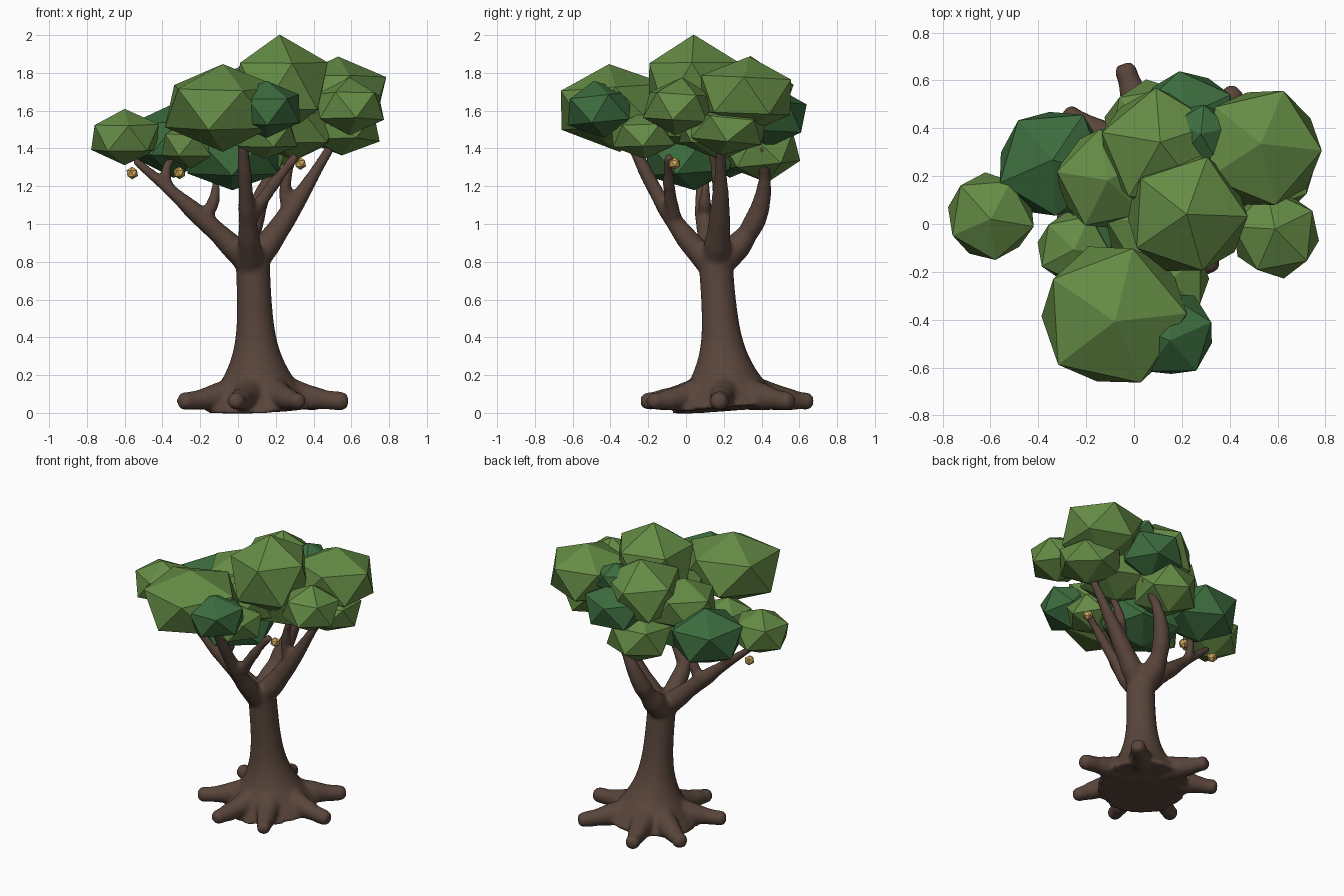
import bpy, bmesh, math, random
from mathutils import Vector, Matrix

random.seed(4)
cube = bpy.data.objects.get("Cube")
if cube:
    bpy.data.objects.remove(cube)


def material(name, rgb):
    m = bpy.data.materials.new(name)
    m.use_nodes = True
    m.diffuse_color = (*rgb, 1)
    m.node_tree.nodes["Principled BSDF"].inputs["Base Color"].default_value = (*rgb, 1)
    return m


bark = material("brown bark", (0.1, 0.06, 0.044))
light_leaf = material("light green leaves", (0.13, 0.26, 0.06))
dark_leaf = material("dark green leaves", (0.045, 0.15, 0.048))
gold = material("golden fruit", (0.62, 0.39, 0.1))


def finish(bm, name, mat):
    bmesh.ops.recalc_face_normals(bm, faces=bm.faces)
    mesh = bpy.data.meshes.new(name)
    bm.to_mesh(mesh)
    bm.free()
    mesh.materials.append(mat)
    ob = bpy.data.objects.new(name, mesh)
    bpy.context.collection.objects.link(ob)
    return ob


def tube(bm, points, radii, wobble, sides):
    """Closed tube along the points, with a radius at each one."""
    rings = []
    last = len(points) - 1
    for i, (point, radius) in enumerate(zip(points, radii)):
        direction = points[min(i + 1, last)] - points[max(i - 1, 0)]
        turn = direction.to_track_quat('Z', 'Y')
        r = radius * random.uniform(1 - wobble, 1 + wobble)
        ring = []
        for k in range(sides):
            angle = math.tau * k / sides
            offset = Vector((math.cos(angle), math.sin(angle), 0)) * r
            ring.append(bm.verts.new(point + turn @ offset))
        rings.append(ring)
    for lower, upper in zip(rings, rings[1:]):
        for k in range(sides):
            n = (k + 1) % sides
            bm.faces.new((lower[k], lower[n], upper[n], upper[k]))
    bm.faces.new(rings[0][::-1])
    bm.faces.new(rings[-1])


def arc(start, bend, end, t):
    """Point at t on a smooth arc passing through the bend halfway."""
    control = bend * 2 - (start + end) / 2
    return start.lerp(control, t).lerp(control.lerp(end, t), t)


def limb(bm, start, bend, end, thick, thin, steps=9):
    """Tapering branch that follows an arc."""
    ts = [i / steps for i in range(steps + 1)]
    points = [arc(start, bend, end, t) for t in ts]
    radii = [thick + (thin - thick) * t for t in ts]
    tube(bm, points, radii, wobble=0.1, sides=14)


# Trunk with a flared foot
bm = bmesh.new()
foot = Vector((0.11, 0.22, 0))
lean = Vector((-0.04, -0.08, 1))
heights = [0.02 + 0.05 * i for i in range(18)]
flare = [0.09 + 0.21 * math.exp(-(z / 0.22) ** 1.5) for z in heights]
tube(bm, [foot + lean * z for z in heights], flare, wobble=0, sides=28)

# Roots spread around the foot
for degrees in (109, 149, 207, 254, 298, 354, 46):
    angle = math.radians(degrees)
    outward = Vector((math.cos(angle), math.sin(angle), 0))
    steps = [i / 8 for i in range(9)]
    radii = [0.047 + 0.06 * (1 - t) ** 1.5 for t in steps]
    points = [foot + outward * (0.08 + 0.37 * t) + Vector((0, 0, r + 0.015)) for t, r in zip(steps, radii)]
    # Rounded root tip
    points.append(points[-1] + outward * 0.025)
    radii.append(0.03)
    tube(bm, points, radii, wobble=0.07, sides=14)

# Main branches: bend, end, then forks as (place along the branch, bend, end)
crotch = Vector((0.07, 0.15, 0.78))
branches = [
    ((-0.19, 0.1, 1.03), (-0.55, 0.07, 1.34), [
        (0.5, (-0.13, 0.1, 1.12), (-0.12, 0.11, 1.26)),
        (0.75, (-0.38, 0.1, 1.28), (-0.34, 0.12, 1.36))]),
    ((0.05, -0.08, 1.04), (0.02, -0.32, 1.5), [
        (0.45, (0.18, -0.09, 1.2), (0.31, -0.09, 1.36))]),
    ((0.28, 0.18, 1.07), (0.52, 0.18, 1.46), [
        (0.5, (0.25, 0.17, 1.2), (0.3, 0.14, 1.38))]),
    ((0.09, 0.38, 1.05), (0.26, 0.4, 1.42), []),
]
for bend, end, forks in branches:
    bend, end = Vector(bend), Vector(end)
    limb(bm, crotch, bend, end, thick=0.078, thin=0.023)
    for place, fork_bend, fork_end in forks:
        start = arc(crotch, bend, end, place)
        thick = 0.065 - 0.045 * place
        limb(bm, start, Vector(fork_bend), Vector(fork_end), thick, thin=0.022)
tree = finish(bm, "trunk_roots_and_branches", bark)

# Fuse the wood into one smooth skin
skin = tree.modifiers.new("fuse", 'REMESH')
skin.mode = 'VOXEL'
skin.voxel_size = 0.014
skin.use_smooth_shade = True
soften = tree.modifiers.new("soften", 'SMOOTH')
soften.factor = 0.5
soften.iterations = 5


def blob(name, mat, x, y, z, half_width, flatness=0.85):
    """Faceted clump, slightly uneven and flattened."""
    bm = bmesh.new()
    bmesh.ops.create_icosphere(bm, subdivisions=1, radius=half_width)
    spin = Matrix.Rotation(random.uniform(0, math.tau), 3, 'Z')
    tilt = Matrix.Rotation(random.uniform(-0.15, 0.15), 3, 'X')
    shape = Matrix.Diagonal((1.12, 1.12, flatness))
    for v in bm.verts:
        v.co = Vector((x, y, z)) + shape @ tilt @ spin @ v.co * random.uniform(0.97, 1.03)
    finish(bm, name, mat)


# Canopy: centre and half width of each leaf clump, then its flatness where it differs
light_clumps = {
    "far_right_clump": (-0.6, 0.03, 1.46, 0.18),
    "front_clump": (-0.08, -0.38, 1.62, 0.3, 0.78),
    "crown_clump": (0.22, 0.04, 1.73, 0.25, 1.1),
    "back_left_clump": (0.53, 0.32, 1.68, 0.25),
    "left_clump": (0.59, -0.04, 1.62, 0.18),
    "lower_left_clump": (0.55, 0.22, 1.5, 0.2, 0.7),
    "middle_right_clump": (-0.11, 0.19, 1.58, 0.21),
    "back_crown_clump": (0.11, 0.31, 1.66, 0.25, 0.9),
    "small_right_clump": (-0.25, -0.1, 1.42, 0.15),
    "lower_back_clump": (0.08, 0.4, 1.39, 0.2),
    "under_front_clump": (0.14, -0.23, 1.47, 0.17, 0.75),
    "inner_clump": (0.3, 0.18, 1.51, 0.23, 0.75),
    "centre_clump": (0.08, 0, 1.54, 0.2),
}
dark_clumps = {
    "dark_right_clump": (-0.34, 0.25, 1.44, 0.23),
    "dark_front_clump": (0.15, -0.46, 1.61, 0.18),
    "dark_back_clump": (0.22, 0.44, 1.57, 0.2),
    "dark_under_clump": (-0.03, 0.02, 1.35, 0.25, 0.7),
    "dark_crown_clump": (0.28, 0.38, 1.73, 0.12),
}
for clumps, mat in ((light_clumps, light_leaf), (dark_clumps, dark_leaf)):
    for name, place in clumps.items():
        blob(name, mat, *place)

# Hanging fruit
fruit = {
    "far_right_fruit": (-0.56, 0.1, 1.27),
    "right_fruit": (-0.31, 0.12, 1.27),
    "front_fruit": (0.08, -0.12, 1.3),
    "left_fruit": (0.33, -0.06, 1.32),
}
for name, place in fruit.items():
    blob(name, gold, *place, half_width=0.03, flatness=1.12)
